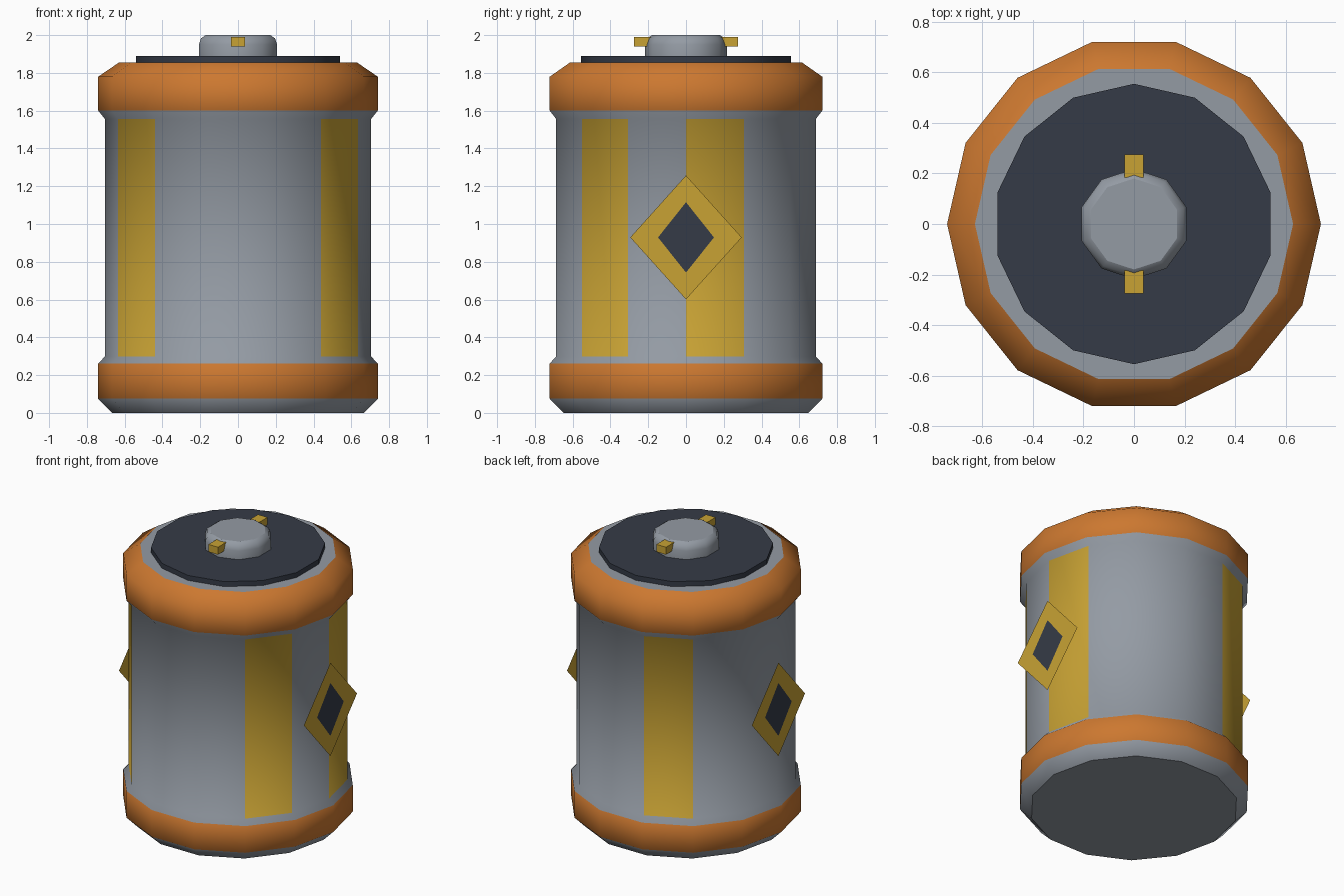
import bpy, bmesh, math

if "Cube" in bpy.data.objects:
    bpy.data.objects.remove(bpy.data.objects["Cube"])


def material(name, rgb):
    m = bpy.data.materials.new(name)
    lin = [((c / 255 + 0.055) / 1.055) ** 2.4 for c in rgb]
    m.diffuse_color = (*lin, 1)
    m.use_nodes = True
    m.node_tree.nodes["Principled BSDF"].inputs["Base Color"].default_value = m.diffuse_color
    return m


GREY = material("steel grey", (148, 155, 164))
ORANGE = material("orange", (204, 120, 48))
YELLOW = material("yellow", (200, 162, 52))
DARK = material("dark slate", (53, 59, 71))


def finish(name, bm, mats):
    me = bpy.data.meshes.new(name)
    bm.normal_update()
    bm.to_mesh(me)
    bm.free()
    for m in mats:
        me.materials.append(m)
    ob = bpy.data.objects.new(name, me)
    bpy.context.collection.objects.link(ob)
    return ob


def lathe(name, profile, sides, mats, start=0.0, rule=None):
    """Revolve (radius, z) points; smooth sides, flat caps with sharp rims."""
    bm = bmesh.new()
    rings = []
    for r, z in profile:
        angles = [start + math.tau * i / sides for i in range(sides)]
        rings.append([bm.verts.new((r * math.cos(a), r * math.sin(a), z)) for a in angles])
    for k in range(len(rings) - 1):
        for i in range(sides):
            j = (i + 1) % sides
            f = bm.faces.new((rings[k][i], rings[k][j], rings[k + 1][j], rings[k + 1][i]))
            f.smooth = True
            f.material_index = rule(k, i) if rule else 0
    for cap in (bm.faces.new(rings[0][::-1]), bm.faces.new(rings[-1])):
        for e in cap.edges:
            e.smooth = False
    return finish(name, bm, mats)


# Main canister: orange bands at both ends, a yellow stripe on every fourth panel
def canister_colour(segment, panel):
    if segment in (1, 5, 6):
        return 1
    return 2 if segment == 3 and panel % 4 == 0 else 0


lathe("canister_body",
      [(0.665, 0), (0.74, 0.075), (0.74, 0.262), (0.705, 0.298),
       (0.705, 1.556), (0.74, 1.6), (0.74, 1.78), (0.63, 1.855)],
      14, [GREY, ORANGE, YELLOW], rule=canister_colour)

# Dark lid disc and the terminal knob above it
lathe("lid_disc", [(0.555, 1.85), (0.555, 1.89)], 14, [DARK], start=math.pi / 2)
lathe("terminal_knob",
      [(0.218, 1.88), (0.218, 1.95), (0.206, 1.983), (0.18, 2.0)],
      10, [GREY], start=math.pi / 2)

for side, label in ((1, "back"), (-1, "front")):
    # Small tab on the knob
    bm = bmesh.new()
    bmesh.ops.create_cube(bm, size=1)
    for v in bm.verts:
        v.co = (v.co.x * 0.074, side * 0.23 + v.co.y * 0.09, 1.965 + v.co.z * 0.052)
    finish(label + "_tab", bm, [YELLOW])

for side, label in ((1, "right"), (-1, "left")):
    # Diamond badge: yellow frame around a dark centre
    bm = bmesh.new()
    loops = []
    for w, h in ((0.295, 0.328), (0.148, 0.186)):
        loops.append([bm.verts.new((side * 0.718, side * y, 0.929 + z))
                      for y, z in ((w, 0), (0, h), (-w, 0), (0, -h))])
    outer, inner = loops
    for i in range(4):
        j = (i + 1) % 4
        bm.faces.new((outer[i], outer[j], inner[j], inner[i]))
    bm.faces.new(inner).material_index = 1
    finish(label + "_diamond_badge", bm, [YELLOW, DARK])
